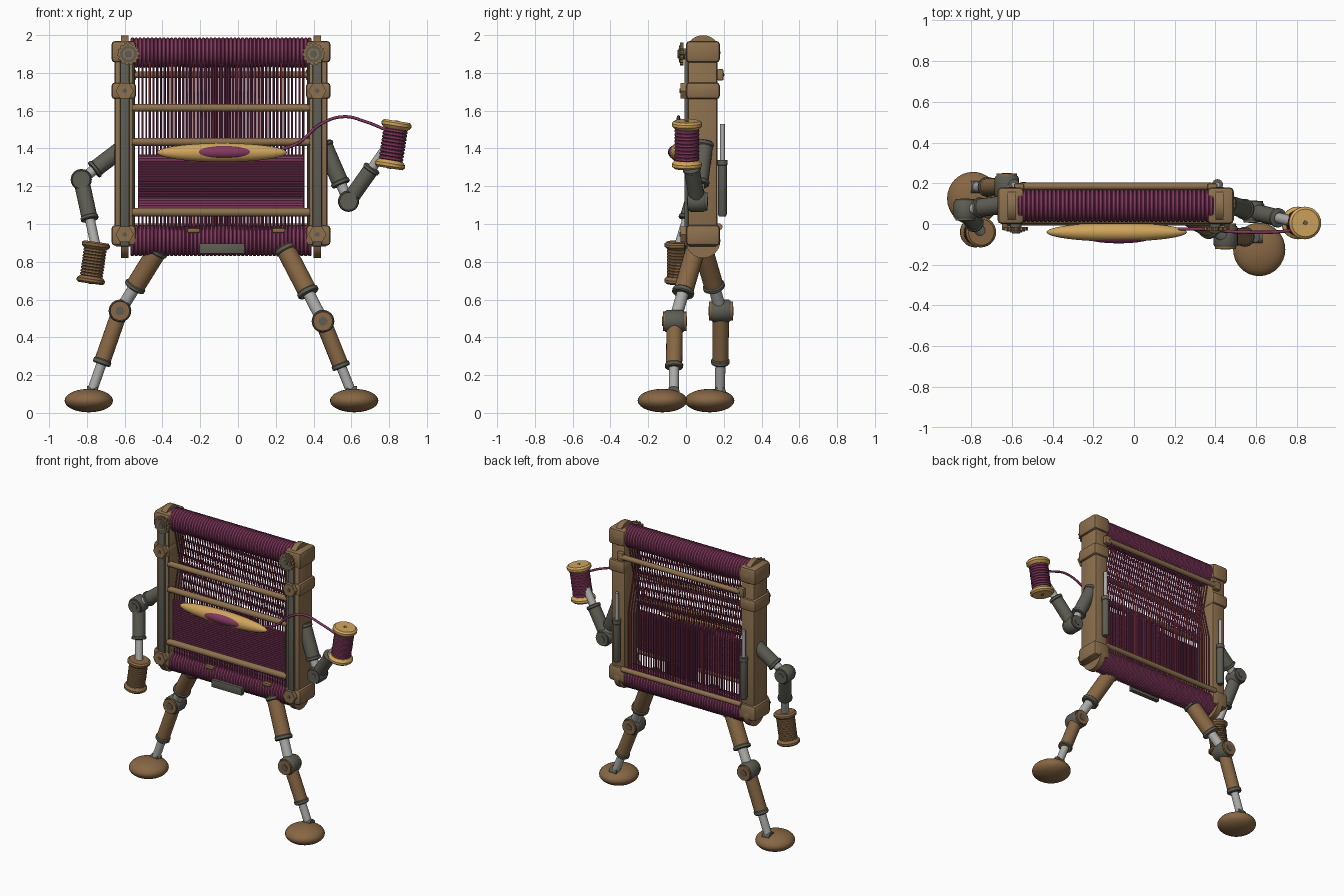
import bpy, bmesh, math
from mathutils import Vector, Matrix

if "Cube" in bpy.data.objects:
    bpy.data.objects.remove(bpy.data.objects["Cube"])


def material(name, r, g, b):
    col = [((c / 255 + 0.055) / 1.055) ** 2.4 for c in (r, g, b)] + [1]
    m = bpy.data.materials.new(name)
    m.use_nodes = True
    m.diffuse_color = col
    m.node_tree.nodes["Principled BSDF"].inputs["Base Color"].default_value = col
    return m


WOOD = material("frame wood", 141, 112, 78)
BROWN = material("limb wood", 136, 103, 68)
PALE = material("pale wood", 208, 165, 93)
YARN = material("plum yarn", 132, 57, 95)
RED = material("red yarn", 170, 50, 52)
IRON = material("dark metal", 94, 93, 84)
STEEL = material("light metal", 172, 173, 170)


def finish(name, mat, bm):
    bmesh.ops.recalc_face_normals(bm, faces=bm.faces)
    me = bpy.data.meshes.new(name)
    bm.to_mesh(me)
    bm.free()
    me.materials.append(mat)
    ob = bpy.data.objects.new(name, me)
    bpy.context.collection.objects.link(ob)
    bpy.ops.object.select_all(action="DESELECT")
    ob.select_set(True)
    bpy.context.view_layer.objects.active = ob
    bpy.ops.object.shade_smooth_by_angle(angle=math.radians(40))


def spin(bm, a, b, profile, n):
    """Revolve (radius, fraction) pairs about the line a-b."""
    a, b = Vector(a), Vector(b)
    q = (b - a).to_track_quat("Z", "Y")
    rings = []
    for r, t in profile:
        c = a.lerp(b, t)
        rings.append([bm.verts.new(c + q @ Vector((r * math.cos(k * math.tau / n), r * math.sin(k * math.tau / n), 0)))
                      for k in range(n)])
    for lo, hi in zip(rings, rings[1:]):
        for k in range(n):
            bm.faces.new((lo[k], lo[(k + 1) % n], hi[(k + 1) % n], hi[k]))
    bm.faces.new(rings[0][::-1])
    bm.faces.new(rings[-1])


def lathe(name, mat, a, b, profile, n=24):
    bm = bmesh.new()
    spin(bm, a, b, profile, n)
    finish(name, mat, bm)


def rod(name, mat, a, b, r, n=20):
    lathe(name, mat, a, b, [(r, 0), (r, 1)], n)


def rods(name, mat, lines, r, n=6):
    bm = bmesh.new()
    for a, b in lines:
        spin(bm, a, b, [(r, 0), (r, 1)], n)
    finish(name, mat, bm)


def box(name, mat, centre, size, bevel=0.012):
    bm = bmesh.new()
    bmesh.ops.create_cube(bm, size=1)
    bmesh.ops.transform(bm, matrix=Matrix.Translation(centre) @ Matrix.Diagonal((*size, 1)), verts=bm.verts)
    bmesh.ops.bevel(bm, geom=bm.edges[:], offset=bevel, segments=2, affect="EDGES", profile=0.5)
    finish(name, mat, bm)


def ellipsoid(name, mat, centre, radii):
    bm = bmesh.new()
    bmesh.ops.create_uvsphere(bm, u_segments=32, v_segments=18, radius=1)
    bmesh.ops.transform(bm, matrix=Matrix.Translation(centre) @ Matrix.Diagonal((*radii, 1)), verts=bm.verts)
    finish(name, mat, bm)


def gear(name, mat, x, z, r, teeth):
    bm = bmesh.new()
    ring = []
    for k in range(teeth * 4):
        q, ang = (r if k % 4 < 2 else r * 0.88), k * math.tau / teeth / 4
        ring.append(bm.verts.new((x + q * math.cos(ang), -0.032, z + q * math.sin(ang))))
    out = bmesh.ops.extrude_face_region(bm, geom=[bm.faces.new(ring)])["geom"]
    bmesh.ops.translate(bm, vec=(0, 0.018, 0), verts=[v for v in out if isinstance(v, bmesh.types.BMVert)])
    finish(name, mat, bm)


def ribs(count, low, high):
    return [(r, (i + f) / count) for i in range(count)
            for r, f in ((low, 0), (high * 0.985, 0.2), (high, 0.5), (high * 0.985, 0.8))] + [(low, 1)]


# Side posts with collars, end discs, rails, bolts, gears and rear pistons
MID, HALF = -0.09, 0.51
for side, s in (("left", 1), ("right", -1)):
    x = MID + s * HALF
    box(side + "_post", WOOD, (x, 0.088, 1.41), (0.105, 0.155, 1.06))
    for label, z, h in (("top", 1.912, 0.115), ("middle", 1.705, 0.09), ("bottom", 0.94, 0.11)):
        box(f"{side}_{label}_collar", WOOD, (x + s * 0.005, 0.09, z), (0.13, 0.18, h), 0.02)
    for label, z in (("top", 1.907), ("bottom", 0.912)):
        rod(f"{side}_{label}_end_disc", WOOD, (x - 0.02, 0.09, z), (x + 0.02, 0.09, z), 0.092, 32)
    box(side + "_front_rail", IRON, (x, 0.002, 1.39), (0.05, 0.022, 1.02), 0.008)
    rod(side + "_rail_wire", IRON, (x - s * 0.048, 0.012, 0.98), (x - s * 0.048, 0.012, 1.86), 0.007, 8)
    for label, z in (("middle", 1.705), ("bottom", 0.945)):
        rod(f"{side}_{label}_bolt", WOOD, (x, -0.03, z), (x, 0.01, z), 0.048, 6)
        rod(f"{side}_{label}_bolt_pin", IRON, (x, -0.035, z), (x, 0, z), 0.012, 12)
    gx = MID + s * 0.49
    gear(side + "_gear", WOOD, gx, 1.90, 0.06, 14)
    rod(side + "_gear_axle", IRON, (gx, -0.016, 1.9), (gx, 0.02, 1.9), 0.028)
    for label, mat, y, r in (("ring", IRON, -0.037, 0.045), ("face", WOOD, -0.041, 0.03), ("hub", IRON, -0.046, 0.02)):
        rod(f"{side}_gear_{label}", mat, (gx, y, 1.9), (gx, -0.02, 1.9), r)
    px = MID + s * 0.50
    lathe(side + "_piston_barrel", IRON, (px, 0.193, 1.04), (px, 0.193, 1.34),
          [(0.018, 0), (0.024, 0.04), (0.024, 0.9), (0.027, 0.91), (0.027, 1)])
    rod(side + "_piston_rod", STEEL, (px, 0.193, 1.33), (px, 0.193, 1.53), 0.013, 12)
    box(side + "_rear_bar_bracket", WOOD, (MID + s * 0.475, 0.182, 1.79), (0.05, 0.034, 0.06), 0.008)

# Wound beams and cross bars
for label, z, r in (("top", 1.907, 0.08), ("bottom", 0.912, 0.082)):
    lathe(label + "_yarn_beam", YARN, (-0.57, 0.09, z), (0.39, 0.09, z), ribs(46, r * 0.91, r), 28)
for label, y, z, r in (("upper_bar", 0.02, 1.615, 0.02), ("heddle_bar", 0.02, 1.435, 0.021),
                       ("breast_bar", 0.015, 1.062, 0.022), ("rear_upper_bar", 0.185, 1.79, 0.018),
                       ("rear_lower_bar", 0.175, 0.985, 0.018)):
    rod(label, WOOD, (-0.56, y, z), (0.38, y, z), r)

# Warp in two sheets that swap depth above the cloth; the rear one has red strands
SHED = 1.40
strands = {"plum": [], "red": []}
for low, high, count in ((0.036, 0.15, 45), (0.15, 0.036, 46)):
    for i in range(count):
        wx = -0.525 + 0.87 * i / (count - 1)
        colour = "red" if count == 46 and i % 6 == 3 else "plum"
        strands[colour] += [((wx, low, 0.95), (wx, low, SHED)), ((wx, low, SHED), (wx, high, 1.87))]
rods("plum_warp", YARN, strands["plum"], 0.0046)
rods("red_warp", RED, strands["red"], 0.006)

# Woven cloth
ROWS = 21
rods("woven_cloth", YARN, [((-0.53, 0.03, 1.085 + 0.275 * i / ROWS), (0.35, 0.03, 1.085 + 0.275 * i / ROWS))
                           for i in range(ROWS + 1)], 0.0075, 8)
box("cloth_backing", YARN, (-0.09, 0.03, 1.222), (0.87, 0.006, 0.28), 0.001)

# Front plate and hip clamps
box("front_plate", IRON, (-0.085, 0.005, 0.87), (0.24, 0.03, 0.055), 0.004)
for x in (-0.235, 0.215):
    box("beam_clamp", BROWN, (x, 0.02, 0.965), (0.07, 0.03, 0.025), 0.008)

# Shuttle with its yarn core
ellipsoid("shuttle", PALE, (-0.085, -0.04, 1.378), (0.345, 0.046, 0.05))
ellipsoid("shuttle_yarn", YARN, (-0.075, -0.062, 1.38), (0.172, 0.033, 0.035))

# Loose strand from shuttle to spool
cu = bpy.data.curves.new("loose_strand", "CURVE")
cu.dimensions = "3D"
cu.bevel_depth = 0.008
cu.bevel_resolution = 2
path = [(0.22, -0.025, 1.39), (0.32, -0.025, 1.43), (0.44, -0.035, 1.53), (0.56, -0.04, 1.568),
        (0.68, -0.04, 1.54), (0.79, -0.03, 1.495)]
sp = cu.splines.new("BEZIER")
sp.bezier_points.add(len(path) - 1)
for p, co in zip(sp.bezier_points, path):
    p.co = co
    p.handle_left_type = p.handle_right_type = "AUTO"
cu.materials.append(YARN)
bpy.context.collection.objects.link(bpy.data.objects.new("loose_strand", cu))


# Spools
def spool(name, a, b, r, flange, yarn):
    a, b = Vector(a), Vector(b)
    lathe(name + "_winding", yarn, a.lerp(b, 0.1), a.lerp(b, 0.9), ribs(11, r * 0.73, r * 0.82))
    edge = [(0.85, 0), (1, 0.25), (1, 0.6), (0.8, 1)]
    for label, p, q in (("bottom", a, a.lerp(b, 0.17)), ("top", b, b.lerp(a, 0.17))):
        lathe(f"{name}_{label}_flange", flange, p, q, [(r * k, t) for k, t in edge], 28)
    rod(name + "_hub", IRON, a.lerp(b, -0.01), a.lerp(b, 1.01), 0.012, 12)


spool("left_hand_spool", (0.802, 0.005, 1.295), (0.842, 0.005, 1.545), 0.08, PALE, YARN)
spool("right_hand_spool", (-0.782, -0.04, 0.685), (-0.75, -0.04, 0.905), 0.075, BROWN, BROWN)


# Limb segments: thick sleeve with collars, then a slim rod
def segment(name, sleeve, a, b, r, split):
    a, b = Vector(a), Vector(b)
    c = a.lerp(b, split)
    rod(name + "_sleeve", sleeve, a, c, r)
    for t in (0.06, 0.95):
        lathe(name + "_collar", IRON, a.lerp(c, t - 0.05), a.lerp(c, t + 0.05),
              [(r, 0), (r * 1.13, 0.2), (r * 1.13, 0.8), (r, 1)])
    rod(name + "_rod", STEEL, c, b, r * 0.62)


def joint(name, p, r, half, cap):
    p, d = Vector(p), Vector((0, half, 0))
    lathe(name, IRON, p - d, p + d, [(r * 0.9, 0), (r, 0.1), (r, 0.9), (r * 0.9, 1)])
    rod(name + "_cap", cap, p - d * 1.25, p + d * 1.25, r * 0.85)
    rod(name + "_pin", IRON, p - d * 1.32, p + d * 1.32, r * 0.4, 12)


legs = (("left", (0.245, 0.055, 0.88), (0.45, -0.06, 0.485), (0.60, -0.065, 0.11), (0.615, -0.125, 0.065)),
        ("right", (-0.42, 0.09, 0.87), (-0.625, 0.185, 0.54), (-0.775, 0.18, 0.11), (-0.79, 0.125, 0.065)))
for side, hip, knee, ankle, foot in legs:
    segment(side + "_thigh", BROWN, hip, knee, 0.052, 0.64)
    joint(side + "_knee", knee, 0.06, 0.05, BROWN)
    segment(side + "_shin", BROWN, knee, ankle, 0.043, 0.66)
    ellipsoid(side + "_foot", BROWN, foot, (0.128, 0.131, 0.062))
    a = Vector(ankle)
    rod(side + "_ankle", IRON, a - Vector((0.025, 0, 0)), a + Vector((0.03, 0, 0)), 0.032)

arms = (("left", (0.45, 0.10, 1.43), (0.585, 0.06, 1.12), (0.79, 0.01, 1.41)),
        ("right", (-0.60, 0.10, 1.41), (-0.83, 0.07, 1.235), (-0.755, -0.035, 0.89)))
for side, shoulder, elbow, wrist in arms:
    segment(side + "_upper_arm", IRON, shoulder, elbow, 0.045, 0.72)
    joint(side + "_elbow", elbow, 0.056, 0.042, IRON)
    segment(side + "_forearm", IRON, elbow, wrist, 0.042, 0.62)
